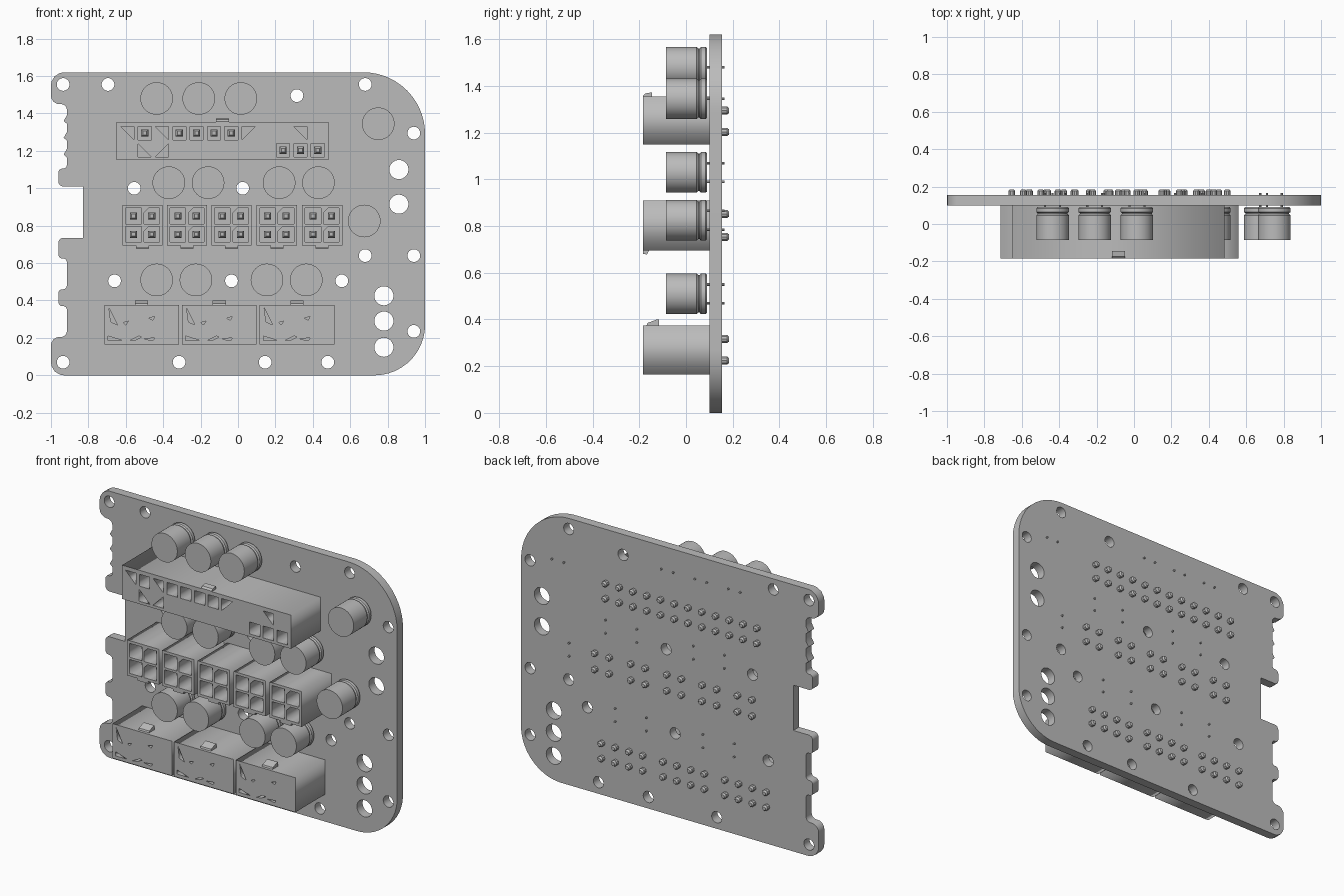
import bpy, bmesh, math
from mathutils import Matrix, Vector

cube = bpy.data.objects.get("Cube")
if cube:
    bpy.data.objects.remove(cube, do_unlink=True)

grey = bpy.data.materials.new("plain_grey")
grey.use_nodes = True
grey.diffuse_color = (0.5, 0.5, 0.5, 1)
grey.node_tree.nodes["Principled BSDF"].inputs["Base Color"].default_value = (0.5, 0.5, 0.5, 1)

BACK, FRONT = 0.155, 0.10      # board faces
NOSE, FLOOR = -0.185, 0.03     # connector mouth and cavity floor


def add(name, data):
    obj = bpy.data.objects.new(name, data)
    bpy.context.collection.objects.link(obj)
    return obj


def finish(name, bm, smooth=False):
    bmesh.ops.remove_doubles(bm, verts=bm.verts, dist=1e-5)
    bmesh.ops.recalc_face_normals(bm, faces=bm.faces)
    mesh = bpy.data.meshes.new(name)
    bm.to_mesh(mesh)
    bm.free()
    mesh.materials.append(grey)
    obj = add(name, mesh)
    if smooth:
        bpy.ops.object.select_all(action='DESELECT')
        obj.select_set(True)
        bpy.context.view_layer.objects.active = obj
        bpy.ops.object.shade_smooth_by_angle(angle=math.radians(35))
    return obj


def plate(name, outlines, y0, y1, smooth=False):
    """Extrude an x-z outline along y; further outlines become holes."""
    curve = bpy.data.curves.new(name, 'CURVE')
    curve.dimensions, curve.fill_mode = '2D', 'BOTH'
    curve.extrude = (y1 - y0) / 2
    for pts in outlines:
        sp = curve.splines.new('POLY')
        sp.points.add(len(pts) - 1)
        for p, (x, z) in zip(sp.points, pts):
            p.co = (x, z, 0, 1)
        sp.use_cyclic_u = True
    tmp = add(name + "_outline", curve)
    bpy.context.view_layer.update()
    bm = bmesh.new()
    bm.from_mesh(tmp.to_mesh())
    tmp.to_mesh_clear()
    bpy.data.objects.remove(tmp, do_unlink=True)
    bm.transform(Matrix.Translation((0, (y0 + y1) / 2, 0)) @ Matrix.Rotation(math.pi / 2, 4, 'X'))
    return finish(name, bm, smooth)


def studs(name, spots, y0, y1, r0, r1, sides):
    """Tapered pins along y; r0 is the front radius, r1 the back radius."""
    bm = bmesh.new()
    turn = Matrix.Rotation(math.pi / 2, 4, 'X') @ Matrix.Rotation(math.pi / sides, 4, 'Z')
    for x, z in spots:
        bmesh.ops.create_cone(bm, cap_ends=True, segments=sides, radius1=r1, radius2=r0,
                              depth=y1 - y0, matrix=Matrix.Translation((x, (y0 + y1) / 2, z)) @ turn)
    return finish(name, bm, sides > 6)


def wedge(name, x, profile):
    """Latch tab: y-z profile extruded along x."""
    bm = bmesh.new()
    face = bm.faces.new([bm.verts.new((x - 0.035, y, z)) for y, z in profile])
    out = bmesh.ops.extrude_face_region(bm, geom=[face])
    bmesh.ops.translate(bm, vec=(0.07, 0, 0),
                        verts=[g for g in out["geom"] if isinstance(g, bmesh.types.BMVert)])
    finish(name, bm)


def rect(x, z, w, h):
    return [(x - w / 2, z - h / 2), (x + w / 2, z - h / 2), (x + w / 2, z + h / 2), (x - w / 2, z + h / 2)]


def circle(x, z, r, n=32):
    return [(x + r * math.cos(2 * math.pi * i / n), z + r * math.sin(2 * math.pi * i / n)) for i in range(n)]


def fillet(corners):
    """Round each (x, z, radius) corner of a closed outline."""
    pts = []
    for i, (x, z, r) in enumerate(corners):
        c = Vector((x, z))
        if r == 0:
            pts.append((x, z))
            continue
        a = (Vector(corners[i - 1][:2]) - c).normalized()
        b = (Vector(corners[(i + 1) % len(corners)][:2]) - c).normalized()
        half = a.angle(b) / 2
        mid = c + (a + b).normalized() * r / math.sin(half)
        tan = r / math.tan(half)
        s, e = c + a * tan - mid, c + b * tan - mid
        steps = max(4, int(r * 50))
        for k in range(steps + 1):
            v = s.lerp(e, k / steps).normalized() * r
            pts.append((mid.x + v.x, mid.y + v.y))
    return pts


# Circuit board: rounded outline, notched left edge, mounting holes
edge = [(-1, 0, .07), (1, 0, .27), (1, 1.62, .33), (-1, 1.62, .07), (-1, 1.45, .045), (-.915, 1.45, .03)]
for z in (1.36, 1.27, 1.18):
    edge += [(-.915, z + .03, 0), (-.932, z, 0), (-.915, z - .015, 0)]
edge += [(-.915, 1.105, .02), (-.96, 1.105, .02), (-.96, 1.01, .025), (-.83, 1.01, 0),
         (-.83, .735, 0), (-.96, .735, .025), (-.96, .625, .02), (-.915, .625, .02),
         (-.915, .46, .02), (-.96, .46, .02), (-.96, .37, .02), (-.915, .37, .02),
         (-.915, .205, .03), (-1, .205, .045)]
small = [(-.935, 1.555), (-.695, 1.555), (.68, 1.555), (.315, 1.495), (.94, 1.295), (-.555, 1.0),
         (.025, 1.0), (.68, .64), (.94, .64), (-.66, .505), (-.035, .505), (.555, .505),
         (.94, .235), (-.935, .07), (-.315, .07), (.145, .07), (.48, .07)]
large = [(.86, 1.10), (.86, .915), (.78, .425), (.78, .29), (.78, .15)]
holes = [circle(x, z, .034) for x, z in small] + [circle(x, z, .051) for x, z in large]
plate("circuit_board", [fillet(edge)] + holes, FRONT, BACK, True)

# Capacitors: turned cans with a groove, plus two leads each
flat_leads = [(-.435, 1.48), (-.21, 1.48), (.015, 1.48), (.75, 1.345)]
upright_leads = [(-.37, 1.03), (-.16, 1.03), (.22, 1.03), (.43, 1.03), (.675, .825),
                 (-.435, .51), (-.225, .51), (.155, .51), (.365, .51)]
profile = [(0, -.085), (.087, -.085), (.087, .046), (.08, .053), (.08, .058),
           (.087, .064), (.087, .084), (.082, .09), (0, .09)]
bm = bmesh.new()
ring = [bm.verts.new((r, y, 0)) for r, y in profile]
lines = [bm.edges.new(pair) for pair in zip(ring, ring[1:])]
bmesh.ops.spin(bm, geom=ring + lines, cent=(0, 0, 0), axis=(0, 1, 0), angle=2 * math.pi, steps=40)
can = finish("capacitor", bm, True)
spots = flat_leads + upright_leads
can.location = (spots[0][0], 0, spots[0][1])
for x, z in spots[1:]:
    add("capacitor", can.data).location = (x, 0, z)
leads = [(x + s * .04, z) for x, z in flat_leads for s in (-1, 1)]
leads += [(x, z + s * .04) for x, z in upright_leads for s in (-1, 1)]
studs("capacitor_leads", leads, .085, .165, .006, .006, 8)

PITCH = 0.0925
solder = []


def connector(name, x, z, w, h, cavities):
    plate(name + "_shell", [rect(x, z, w, h)] + cavities, NOSE, FLOOR)
    plate(name + "_base", [rect(x, z, w, h)], FLOOR, FRONT)


def contacts(name, spots):
    studs(name, spots, -.10, FLOOR, .027, .027, 4)
    studs(name + "_tips", spots, -.115, -.10, .014, .027, 4)


# Long two-row connector: open, part-open and closed cavities
cx, cz = -.0825, 1.2525
cols = [cx + (i - 5.5) * PITCH for i in range(12)]
rows = (1.295, 1.203)
solder += [(x, z) for x in cols for z in rows]
wide = [(cols[i], rows[0]) for i in (1, 3, 4, 5, 6)] + [(cols[i], rows[1]) for i in (9, 10, 11)]
cuts = [rect(x, z, .07, .072) for x, z in wide]
corner = .036
for i, row, sx, sz in ((0, 0, 1, 1), (2, 0, 1, 1), (7, 0, -1, 1), (10, 0, 1, 1), (1, 1, -1, -1), (2, 1, 1, -1)):
    x, z = cols[i], rows[row]
    cuts.append([(x - sx * corner, z + sz * corner), (x + sx * corner, z + sz * corner),
                 (x + sx * corner, z - sz * corner)])
connector("long_connector", cx, cz, 1.135, .205, cuts)
contacts("long_connector_contacts", wide)
wedge("long_connector_latch", cx, [(NOSE, 1.35), (NOSE, 1.358), (-.175, 1.368), (-.145, 1.373), (-.145, 1.35)])

# Five square four-way connectors
for x in (-.51, -.2725, -.035, .2075, .45):
    cz = .8025
    four = [(x + sx * .049, cz + sz * .049) for sx in (-1, 1) for sz in (-1, 1)]
    solder += four
    cuts = []
    for px, pz in four:
        bevel = .025 if px > x else 0
        cuts.append([(px - .042, pz - .042), (px + .042, pz - .042), (px + .042, pz + .042),
                     (px - .042 + bevel, pz + .042)] + ([(px - .042, pz + .042 - bevel)] if bevel else []))
    connector("square_connector", x, cz, .215, .215, cuts)
    contacts("square_connector_contacts", four)
    wedge("square_connector_latch", x, [(NOSE, .70), (NOSE, .682), (-.168, .678), (-.155, .70)])

# Three closed-faced eight-way connectors with slit openings
slits = [[(-.18, -.085), (-.10, -.085), (-.18, -.06)],
         [(-.175, .09), (-.165, .015), (-.13, .0), (-.16, .06)],
         [(-.065, -.085), (-.03, -.08), (0, -.065), (-.015, -.06)],
         [(.01, -.075), (.06, -.085), (.07, -.07)],
         [(-.098, .012), (-.085, .0), (-.07, .02)],
         [(.04, .035), (.06, .025), (.07, .045)]]
for x in (-.515, -.1, .315):
    cz = .27
    solder += [(x + (i - 1.5) * PITCH, cz + s * .046) for i in range(4) for s in (-1, 1)]
    connector("wide_connector", x, cz, .4, .21, [[(x + a, cz + b) for a, b in s] for s in slits])
    wedge("wide_connector_latch", x, [(-.17, .37), (-.165, .385), (-.125, .40), (-.115, .40), (-.115, .37)])

# Solder pins on the back
studs("solder_pins", solder, BACK - .01, .176, .018, .018, 10)
studs("solder_pin_tips", solder, .176, .185, .018, .011, 10)
